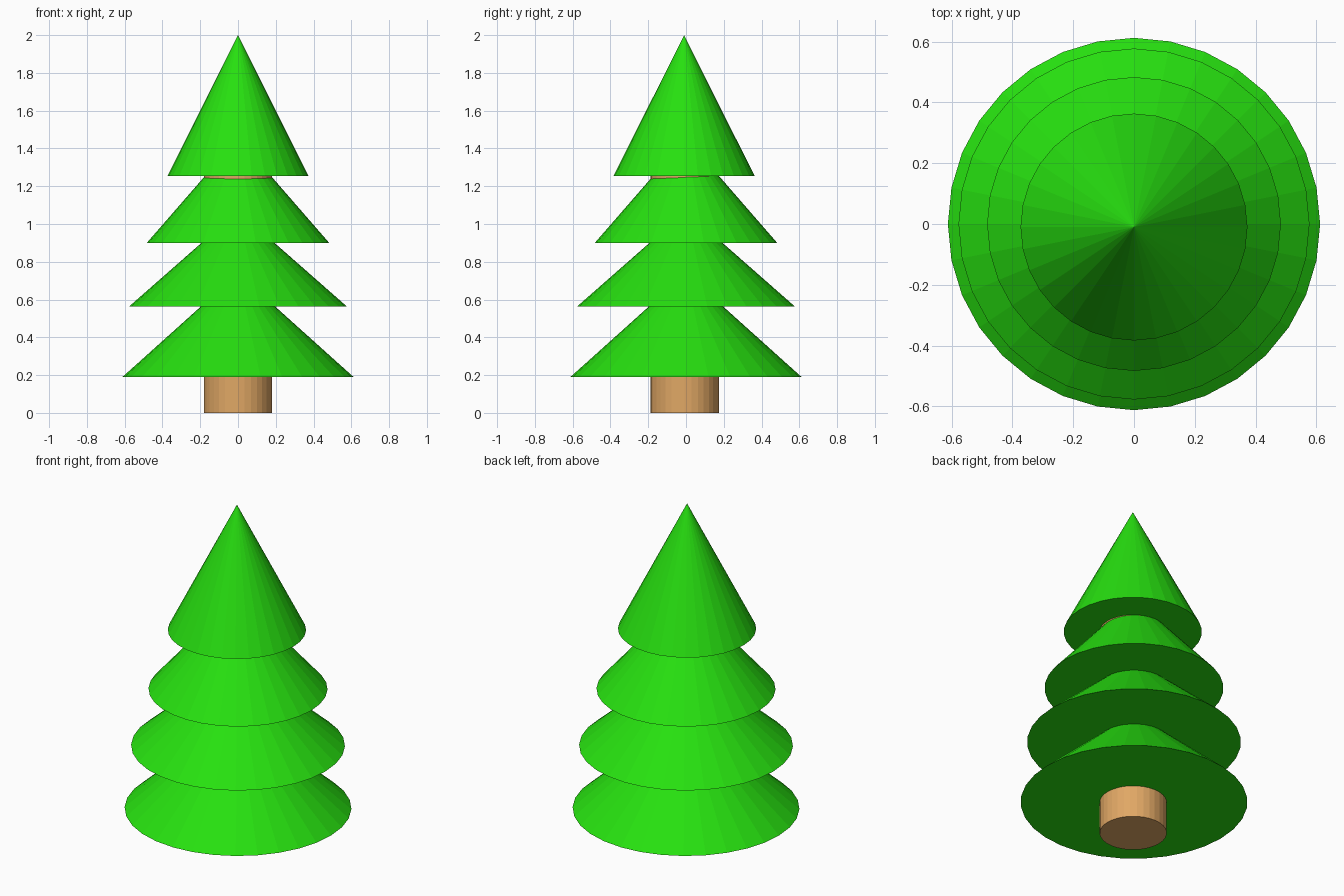
import bpy

if "Cube" in bpy.data.objects:
    bpy.data.objects.remove(bpy.data.objects["Cube"])

SIDES = 32


def material(name, color):
    mat = bpy.data.materials.new(name)
    mat.diffuse_color = (*color, 1)
    mat.use_nodes = True
    mat.node_tree.nodes["Principled BSDF"].inputs["Base Color"].default_value = mat.diffuse_color
    return mat


green = material("needles_green", (0.02, 0.75, 0.005))
brown = material("bark_brown", (0.75, 0.39, 0.13))

# Trunk running up through the tiers
TRUNK_TOP = 1.40
bpy.ops.mesh.primitive_cylinder_add(vertices=SIDES, radius=0.181, depth=TRUNK_TOP,
                                    location=(0, -0.007, TRUNK_TOP / 2))
trunk = bpy.context.object
trunk.name = "trunk"
trunk.data.materials.append(brown)


# Foliage tiers: name, base height, tip height, base radius, y offset
tiers = [
    ("bottom_tier", 0.19, 0.74, 0.612, 0.0),
    ("lower_tier", 0.563, 1.07, 0.577, 0.0),
    ("upper_tier", 0.90, 1.455, 0.483, 0.0),
    ("top_tier", 1.255, 2.0, 0.373, -0.01),
]
for name, base, tip, radius, y in tiers:
    bpy.ops.mesh.primitive_cone_add(vertices=SIDES, radius1=radius, radius2=0,
                                    depth=tip - base, location=(0, y, (base + tip) / 2))
    tier = bpy.context.object
    tier.name = name
    tier.data.materials.append(green)
